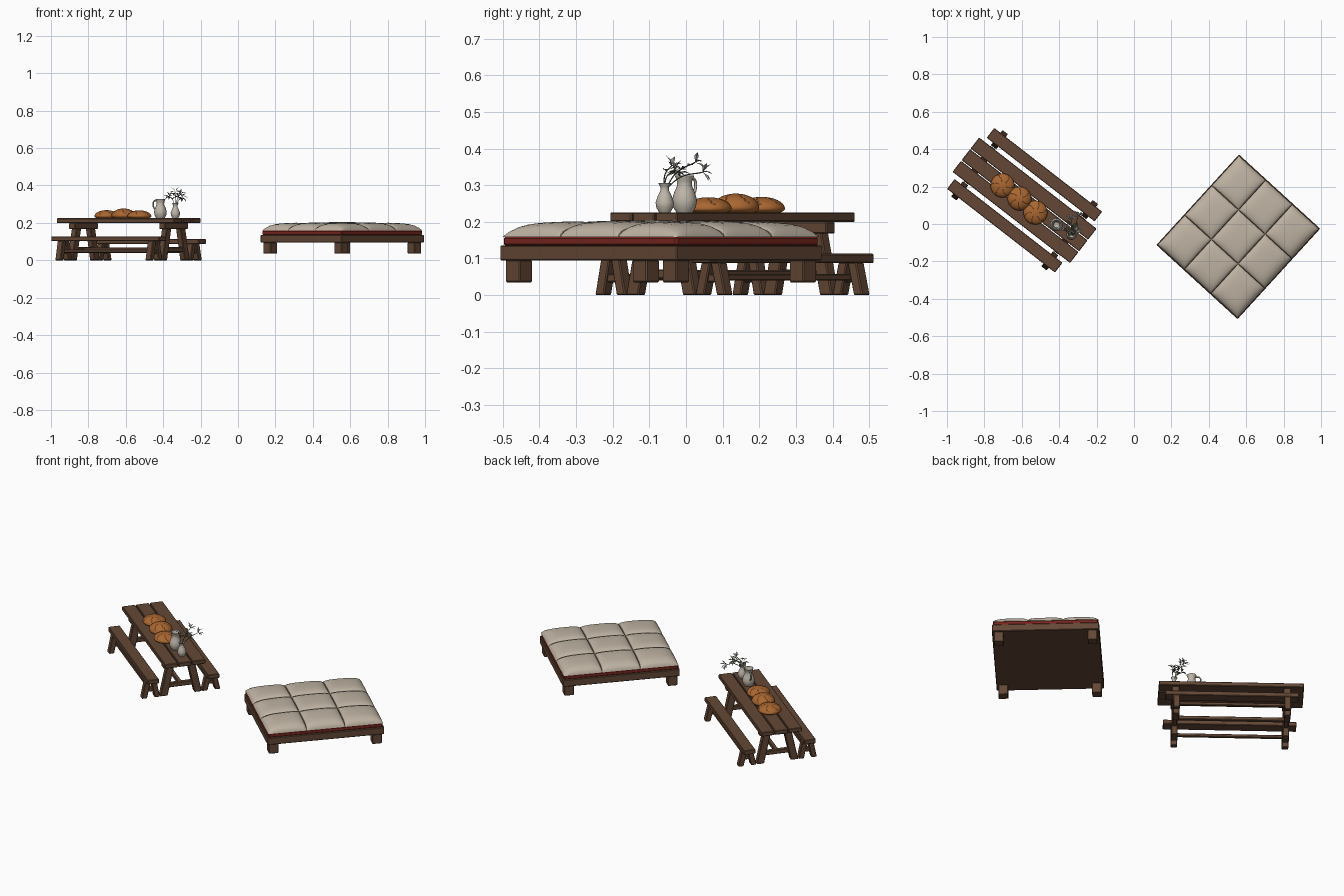
import bpy, bmesh, math, random
from mathutils import Matrix, Vector

random.seed(4)
old = bpy.data.objects.get("Cube")
if old:
    bpy.data.objects.remove(old, do_unlink=True)


def material(name, rgb):
    m = bpy.data.materials.new(name)
    m.use_nodes = True
    m.diffuse_color = (*rgb, 1)
    m.node_tree.nodes["Principled BSDF"].inputs["Base Color"].default_value = (*rgb, 1)
    return m


wood = material("brown wood", (0.125, 0.064, 0.036))
linen = material("cream linen", (0.52, 0.45, 0.365))
seam = material("seam shadow brown", (0.16, 0.12, 0.085))
red = material("dark red cloth", (0.19, 0.02, 0.014))
crust = material("bread crust", (0.40, 0.135, 0.03))
score = material("bread score", (0.12, 0.04, 0.012))
clay = material("pale ceramic", (0.52, 0.47, 0.40))
green = material("grey green leaf", (0.13, 0.15, 0.085))
petal = material("pale petal", (0.48, 0.45, 0.43))

TABLE = Matrix.Translation((-0.585, 0.127, 0)) @ Matrix.Rotation(math.radians(-37.8), 4, "Z")
BED = Matrix.Translation((0.5575, -0.0685, 0)) @ Matrix.Rotation(math.radians(47.6), 4, "Z")
WORLD = Matrix.Identity(4)


def finish(name, bm, mats, frame=WORLD, smooth=False):
    bmesh.ops.recalc_face_normals(bm, faces=bm.faces)
    bm.transform(frame)
    me = bpy.data.meshes.new(name)
    bm.to_mesh(me)
    bm.free()
    for m in mats:
        me.materials.append(m)
    ob = bpy.data.objects.new(name, me)
    bpy.context.collection.objects.link(ob)
    if smooth:
        bpy.ops.object.select_all(action="DESELECT")
        ob.select_set(True)
        bpy.context.view_layer.objects.active = ob
        bpy.ops.object.shade_smooth_by_angle(angle=math.radians(50))
    return ob


def block(name, frame, bottom, top, sx, sy, mat=wood, bevel=0.003):
    """Box with level ends whose axis runs from bottom to top, so it may lean."""
    bm = bmesh.new()
    bmesh.ops.create_cube(bm, size=1)
    for v in bm.verts:
        c = Vector(top if v.co.z > 0 else bottom)
        v.co = c + Vector((v.co.x * sx, v.co.y * sy, 0))
    bmesh.ops.bevel(bm, geom=bm.edges[:], offset=bevel, segments=1, affect="EDGES")
    return finish(name, bm, [mat], frame)


def tube(name, points, radius, mat):
    cu = bpy.data.curves.new(name, "CURVE")
    cu.dimensions = "3D"
    cu.bevel_depth = radius
    cu.bevel_resolution = 2
    cu.resolution_u = 6
    sp = cu.splines.new("BEZIER")
    sp.bezier_points.add(len(points) - 1)
    for bp, p in zip(sp.bezier_points, points):
        bp.co = p
        bp.handle_left_type = bp.handle_right_type = "AUTO"
    cu.materials.append(mat)
    ob = bpy.data.objects.new(name, cu)
    bpy.context.collection.objects.link(ob)


def lathe(name, centre, profile, mat):
    bm = bmesh.new()
    vs = [bm.verts.new((r, 0, z)) for r, z in profile]
    es = [bm.edges.new(p) for p in zip(vs, vs[1:])]
    bmesh.ops.spin(bm, geom=vs + es, cent=(0, 0, 0), axis=(0, 0, 1),
                   angle=math.tau, steps=24)
    bmesh.ops.remove_doubles(bm, verts=bm.verts, dist=0.0003)
    return finish(name, bm, [mat], Matrix.Translation(centre), True)


# Table: three planks on two splayed trestles with a long stretcher
for i in (-1, 0, 1):
    y = i * 0.079
    block(f"table_plank_{i + 2}", TABLE, (0, y, 0.2), (0, y, 0.225), 0.795, 0.074)
for side, x in (("left", 0.305), ("right", -0.305)):
    block(f"table_crossbeam_{side}", TABLE, (x, 0, 0.168), (x, 0, 0.2), 0.04, 0.205)
    block(f"table_foot_rail_{side}", TABLE, (x, 0, 0.045), (x, 0, 0.07), 0.024, 0.17)
    for end, s in (("front", -1), ("back", 1)):
        block(f"table_leg_{side}_{end}", TABLE, (x, s * 0.098, 0), (x, s * 0.06, 0.175), 0.034, 0.042)
block("table_stretcher", TABLE, (0, 0, 0.047), (0, 0, 0.068), 0.62, 0.022)

# Benches: one seat board each, splayed leg pairs and a stretcher
for end, s, top in (("front", -1, 0.128), ("back", 1, 0.113)):
    y = s * 0.173
    block(f"{end}_bench_seat", TABLE, (0, y, top - 0.026), (0, y, top), 0.73, 0.066)
    block(f"{end}_bench_stretcher", TABLE, (0, y, 0.04), (0, y, 0.058), 0.62, 0.018)
    for side, x in (("left", 0.305), ("right", -0.305)):
        for n, k in (("outer", s), ("inner", -s)):
            block(f"{end}_bench_leg_{side}_{n}", TABLE, (x, y + k * 0.037, 0),
                  (x, y + k * 0.016, top - 0.024), 0.036, 0.03)
        block(f"{end}_bench_rail_{side}", TABLE, (x, y, 0.035), (x, y, 0.058), 0.022, 0.06)

# Bed: platform on four square feet with a red mattress
block("bed_platform", BED, (0, 0, 0.094), (0, 0, 0.136), 0.655, 0.588)
block("bed_mattress", BED, (0, 0, 0.134), (0, 0, 0.16), 0.642, 0.576, red, 0.005)
for x in (-1, 1):
    for y in (-1, 1):
        px, py = x * 0.29, y * 0.257
        block("bed_foot", BED, (px, py, 0.035), (px, py, 0.096), 0.053, 0.053)

# Quilt: three by three puffed squares, cells packed tightly at the seams
CELLS = 12
N = CELLS * 3


def quilt_coord(i):
    tile, k = min(i // CELLS, 2), i - CELLS * min(i // CELLS, 2)
    local = -math.cos(math.pi * k / CELLS)
    return (2 * tile - 2 + local) / 3, local


bm = bmesh.new()
grid = []
for i in range(N + 1):
    row = []
    for j in range(N + 1):
        (u, a), (v, b) = quilt_coord(i), quilt_coord(j)
        dome = ((1 - abs(u) ** 8) * (1 - abs(v) ** 8)) ** 0.5
        puff = ((1 - a ** 4) * (1 - b ** 4)) ** 0.5
        crown = (1 - u * u) * (1 - v * v)
        z = 0.158 + 0.02 * dome + 0.02 * puff + 0.007 * crown
        row.append(bm.verts.new((u * 0.322, v * 0.289, z)))
    grid.append(row)
for i in range(N):
    for j in range(N):
        f = bm.faces.new((grid[i][j], grid[i + 1][j], grid[i + 1][j + 1], grid[i][j + 1]))
        on_seam = any(CELLS - 1 <= k <= 2 * CELLS and k % CELLS in (0, CELLS - 1) for k in (i, j))
        f.material_index = int(on_seam)
bm.faces.new([v for v in grid[0]] + [r[-1] for r in grid[1:-1]]
             + grid[-1][::-1] + [r[0] for r in grid[-2:0:-1]])
finish("quilt", bm, [linen, seam], BED, True)

# Bread: flattened round loaves with curved radial scores
for n, (x, y, h) in enumerate(((-0.703, 0.206, 0.043), (-0.612, 0.136, 0.052), (-0.527, 0.061, 0.042))):
    bm = bmesh.new()
    bmesh.ops.create_uvsphere(bm, u_segments=48, v_segments=20, radius=1)
    for f in bm.faces:
        c = f.calc_center_median()
        turn = (math.atan2(c.y, c.x) + 0.5 * c.z) % (math.tau / 6)
        f.material_index = int(0.35 < c.z < 0.93 and turn < 0.14)
    for v in bm.verts:
        z = v.co.z
        v.co.x *= 0.064
        v.co.y *= 0.064
        v.co.z = h * (0.25 + 0.75 * z) if z > 0 else max(h * (0.25 + 0.4 * z), 0)
    place = Matrix.Translation((x, y, 0.225)) @ Matrix.Rotation(n * 0.7, 4, "Z")
    finish(f"bread_loaf_{n + 1}", bm, [crust, score], place, True)

# Jug with a handle and a small vase
lathe("jug", (-0.415, -0.004, 0.225),
      [(0, 0), (0.022, 0), (0.031, 0.015), (0.034, 0.035), (0.028, 0.056), (0.02, 0.074),
       (0.021, 0.086), (0.027, 0.102), (0.024, 0.102), (0.017, 0.084), (0.016, 0.06), (0, 0.05)], clay)
out = Vector((-0.79, 0.613, 0))
base = Vector((-0.415, -0.004, 0.225))
tube("jug_handle", [base + out * r + Vector((0, 0, z)) for r, z in
                    ((0.022, 0.092), (0.044, 0.09), (0.047, 0.062), (0.03, 0.042))], 0.004, clay)
VASE = Vector((-0.335, -0.058, 0.225))
lathe("flower_vase", VASE,
      [(0, 0), (0.015, 0), (0.023, 0.014), (0.025, 0.028), (0.018, 0.048), (0.011, 0.062),
       (0.012, 0.07), (0.018, 0.081), (0.015, 0.081), (0.008, 0.062), (0, 0.055)], clay)


def blade(bm, root, direction, length, width):
    """Pointed leaf folded along its middle."""
    d = Vector(direction).normalized()
    side = d.cross(Vector((0.1, 0.2, 1))).normalized()
    up = side.cross(d)
    a, m = bm.verts.new(root), bm.verts.new(root + d * length * 0.5)
    t = bm.verts.new(root + d * length - up * length * 0.2)
    for s in (-1, 1):
        e = bm.verts.new(root + d * length * 0.55 + side * s * width / 2 + up * width * 0.2)
        bm.faces.new((a, e, m) if s > 0 else (a, m, e))
        bm.faces.new((e, t, m) if s > 0 else (m, t, e))


# Flowers: bent stems, each with a six-petal bloom and a few leaves
petals, leaves = bmesh.new(), bmesh.new()
mouth = VASE + Vector((0, 0, 0.06))
for n, head in enumerate(((-0.365, -0.03, 0.34), (-0.335, 0.025, 0.362), (-0.298, 0.045, 0.335), (-0.31, -0.04, 0.352))):
    head = Vector(head)
    mid = mouth.lerp(head, 0.5) + Vector((0, -0.008, 0.012))
    tube(f"flower_stem_{n + 1}", [mouth, mid, head], 0.0016, green)
    lean = (head - mid).normalized()
    spin = lean.to_track_quat("Z", "Y")
    for k in range(6):
        a = math.tau * k / 6 + n
        blade(petals, head, spin @ Vector((math.cos(a), math.sin(a), 0.75)), 0.034, 0.012)
    for k in range(3):
        a = random.uniform(0, math.tau)
        blade(leaves, mid.lerp(head, 0.25 * k), (math.cos(a), math.sin(a), 0.4), 0.036, 0.013)
finish("flower_petals", petals, [petal])
finish("flower_leaves", leaves, [green])
